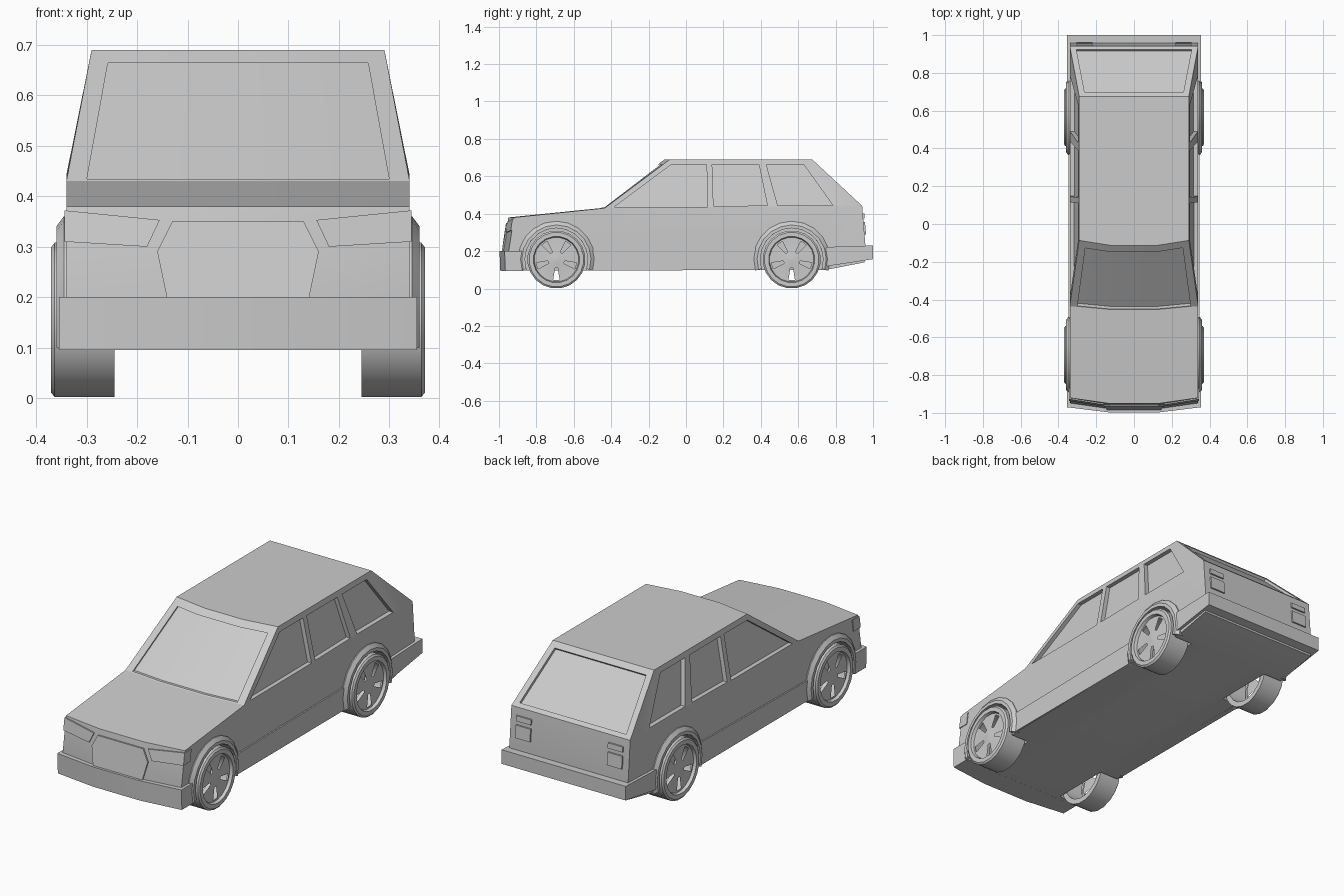
import bpy, bmesh, math

if "Cube" in bpy.data.objects:
    bpy.data.objects.remove(bpy.data.objects["Cube"])


def make(name, verts, faces):
    bm = bmesh.new()
    vs = [bm.verts.new(v) for v in verts]
    for f in faces:
        bm.faces.new([vs[i] for i in f])
    bmesh.ops.recalc_face_normals(bm, faces=bm.faces)
    me = bpy.data.meshes.new(name)
    bm.to_mesh(me)
    bm.free()
    ob = bpy.data.objects.new(name, me)
    bpy.context.collection.objects.link(ob)
    return ob


def loft(name, loops, caps=None):
    """Solid skinned through equal-length loops; caps lists the end faces by index."""
    n = len(loops[0])
    faces = [(k * n + i, k * n + (i + 1) % n, (k + 1) * n + (i + 1) % n, (k + 1) * n + i)
             for k in range(len(loops) - 1) for i in range(n)]
    for cap in caps or [range(n)]:
        faces.append(list(cap))
        faces.append([(len(loops) - 1) * n + i for i in cap])
    return make(name, [v for lp in loops for v in lp], faces)


def smooth(ob, angle=20):
    bpy.ops.object.select_all(action='DESELECT')
    ob.select_set(True)
    bpy.context.view_layer.objects.active = ob
    bpy.ops.object.shade_smooth_by_angle(angle=math.radians(angle))


STATIONS = (-1, -0.38, 0.38, 1)
WHEEL_Y, WHEEL_Z = (-0.693, 0.565), 0.155
SIDES = ((-1, "right"), (1, "left"))


def bow(s, amount):
    return amount if abs(s) == 1 else 0


# body shell: y, z, half width, setback at the sides
profile = [(-0.97, 0.095, 0.34, 0.03), (-0.978, 0.2, 0.34, 0.03), (-0.95, 0.38, 0.34, 0.03),
           (-0.455, 0.43, 0.34, 0.02), (-0.115, 0.69, 0.29, 0.028), (0.675, 0.69, 0.29, 0),
           (0.942, 0.442, 0.34, 0), (0.96, 0.22, 0.34, 0), (0.955, 0.14, 0.34, 0),
           (0.75, 0.1, 0.34, 0)]
body = loft("body", [[(s * w, y + bow(s, b), z) for y, z, w, b in profile] for s in STATIONS],
            caps=[(0, 1, 2, 3, 6, 7, 8, 9), (3, 4, 5, 6)])
cutters = []


# side window recesses
def cabin_x(z):
    return 0.34 - 0.05 * (z - 0.43) / 0.26


windows = [[(-0.385, 0.435), (-0.08, 0.662), (0.11, 0.662), (0.116, 0.437)],
           [(0.147, 0.44), (0.14, 0.662), (0.39, 0.662), (0.435, 0.444)],
           [(0.49, 0.445), (0.43, 0.662), (0.63, 0.662), (0.785, 0.445)]]
for side, _ in SIDES:
    for w in windows:
        cutters.append(loft("window_cutter", [[(side * (cabin_x(z) + d), y, z) for y, z in w]
                                              for d in (-0.022, 0.06)]))

# windscreen recess, following the bowed front
def screen_point(s, z, d):
    t = (z - 0.43) / 0.26
    half = (0.30 - 0.047 * t) if abs(s) == 1 else (0.34 - 0.05 * t)
    edge = (half - 0.38 * (0.34 - 0.05 * t)) / (0.62 * (0.34 - 0.05 * t))
    return (s * half, -0.455 + 0.34 * t + bow(s, edge * (0.02 + 0.008 * t)) + d, z)


cutters.append(loft("windscreen_cutter", [
    [screen_point(s, z, d) for z, d in ((0.434, -0.08), (0.434, 0.014), (0.664, 0.014), (0.664, -0.08))]
    for s in STATIONS]))

# rear window recess
rear_outline = [(-0.305, 0.925, 0.458), (0.305, 0.925, 0.458), (0.262, 0.70, 0.667), (-0.262, 0.70, 0.667)]
cutters.append(loft("rear_window_cutter", [[(x, y + d * 0.68, z + d * 0.73) for x, y, z in rear_outline]
                                           for d in (-0.014, 0.06)]))


# wheel wells
def circle(x, y, r, n=24):
    return [(x, y + r * math.cos(2 * math.pi * i / n), WHEEL_Z + r * math.sin(2 * math.pi * i / n))
            for i in range(n)]


for side, _ in SIDES:
    for y in WHEEL_Y:
        cutters.append(loft("wheel_well_cutter", [circle(side * x, y, 0.168) for x in (0.235, 0.45)]))

# apply every recess to the body
bpy.context.view_layer.objects.active = body
for c in cutters:
    c.hide_render = True
    m = body.modifiers.new("cut", 'BOOLEAN')
    m.operation, m.solver, m.object = 'DIFFERENCE', 'EXACT', c
    bpy.ops.object.modifier_apply(modifier=m.name)
for c in cutters:
    bpy.data.objects.remove(c)
smooth(body)

# bumpers
smooth(loft("front_bumper", [[(s * 0.355, y + bow(s, b), z) for y, z, b in
                              ((-0.993, 0.095, 0.027), (-0.997, 0.2, 0.027), (-0.872, 0.2, 0), (-0.872, 0.095, 0))]
                             for s in STATIONS]))
loft("rear_bumper", [[(x, y, z) for y, z in ((0.745, 0.118), (1.0, 0.157), (1.0, 0.23), (0.75, 0.222))]
                     for x in (-0.355, 0.355)])


# grille and headlights sit on the raked, bowed nose
def nose_y(x, z):
    return -0.978 + 0.028 * (z - 0.2) / 0.18 + 0.03 * max(0, (abs(x) - 0.13) / 0.21)


def nose_panel(name, pts, out, back):
    return loft(name, [[(x, nose_y(x, z) + d, z) for x, z in pts] for d in (-out, back)])


nose_panel("grille", [(-0.13, 0.35), (0.13, 0.35), (0.16, 0.29), (0.14, 0.195), (-0.14, 0.195), (-0.16, 0.29)],
           0.008, 0.02)
for side, label in SIDES:
    nose_panel(label + "_headlight", [(side * x, z) for x, z in
               ((0.155, 0.353), (0.18, 0.30), (0.344, 0.31), (0.344, 0.372))], 0.007, 0.05)

    # tail lights
    for part, z0, z1 in (("upper", 0.375, 0.402), ("lower", 0.29, 0.355)):
        loft(f"{label}_{part}_tail_light",
             [[(side * x, 0.968 - (z - 0.22) * 0.08 + d, z) for x, z in
               ((0.22, z0), (0.305, z0), (0.305, z1), (0.22, z1))] for d in (-0.03, 0)])

    # sill panel
    loft(label + "_sill", [[(side * x, y, z) for y, z in
                            ((-0.51, 0.098), (0.385, 0.098), (0.385, 0.217), (-0.51, 0.203))]
                           for x in (0.32, 0.347)])

    for y, end in zip(WHEEL_Y, ("front", "rear")):
        # wheel arch flare
        section = [(0.325, 0.205), (0.345, 0.205), (0.36, 0.185), (0.36, 0.168), (0.325, 0.168)]
        arch = []
        for i in range(13):
            a = math.radians(-17 + 214 * i / 12)
            arch.append([(side * x, y + r * math.cos(a), WHEEL_Z + r * math.sin(a)) for x, r in section])
        smooth(loft(f"{end}_{label}_arch", arch), 25)

        # wheel: hollow tyre with a five-slot face
        n = 20
        rings = [(0.345, 0.12), (0.245, 0.128), (0.245, 0.155), (0.363, 0.155), (0.37, 0.146),
                 (0.37, 0.124), (0.355, 0.119), (0.355, 0.11), (0.355, 0.045), (0.36, 0.012)]
        verts = []
        for x, r in rings:
            for i in range(n):
                a = -math.pi / 2 + 2 * math.pi * (i - 0.5) / n
                verts.append((side * x, y + r * math.cos(a), WHEEL_Z + r * math.sin(a)))
        faces = [(k * n + i, k * n + (i + 1) % n, (k + 1) * n + (i + 1) % n, (k + 1) * n + i)
                 for k in range(len(rings) - 1) for i in range(n) if not (k == 7 and i % 4 == 0)]
        faces.append([(len(rings) - 1) * n + i for i in range(n)])
        smooth(make(f"{end}_{label}_wheel", verts, faces), 30)
